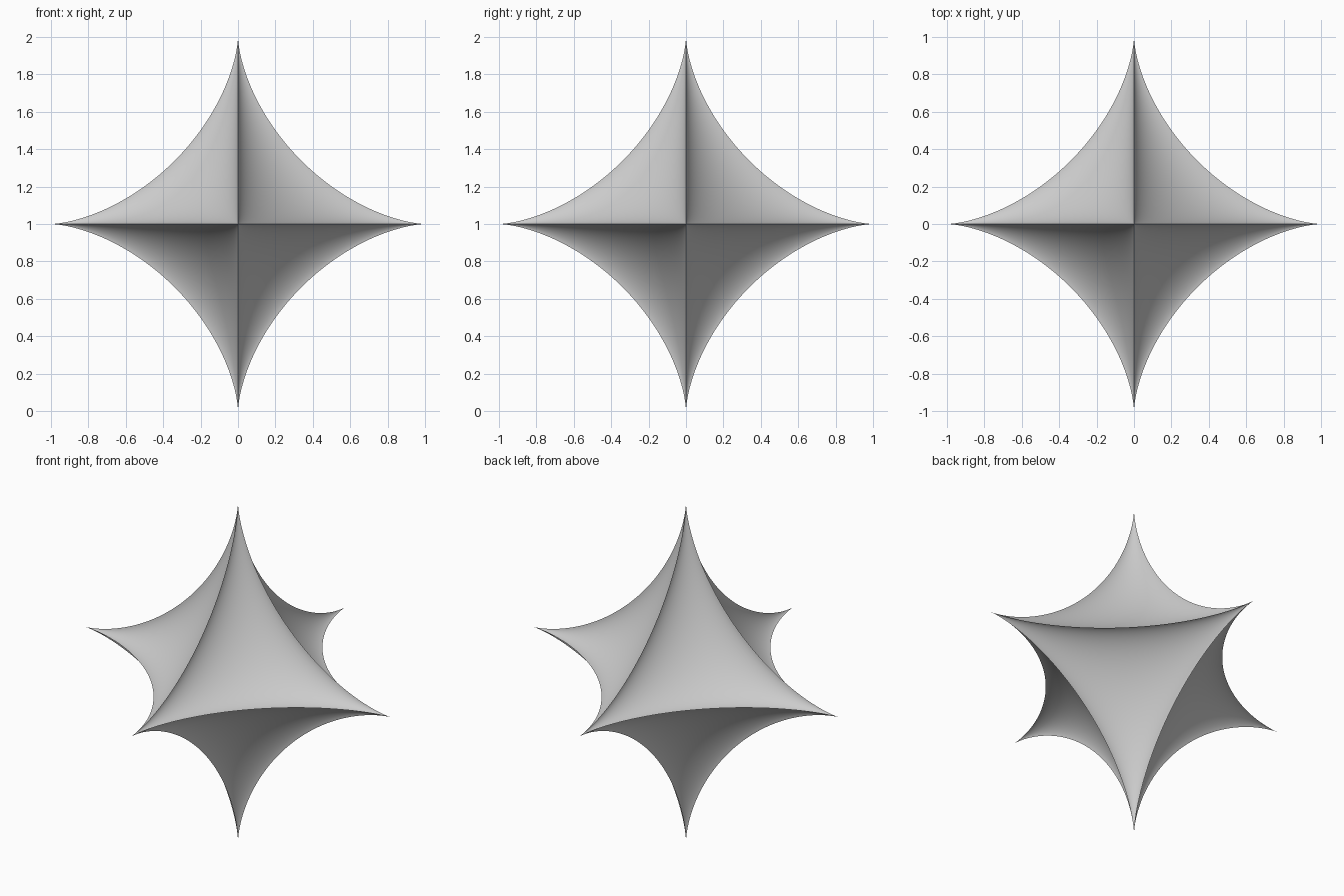
import bpy, bmesh, math

if "Cube" in bpy.data.objects:
    bpy.data.objects.remove(bpy.data.objects["Cube"])

POWER = 0.64      # |x|^p + |y|^p + |z|^p = 1
LEVELS = 6        # times each octahedron face is split in four


def pinch(c):
    return math.copysign(abs(c) ** (1 / POWER), c)


# Octahedron, finely split into flat triangles
bm = bmesh.new()
bmesh.ops.create_uvsphere(bm, u_segments=4, v_segments=2, radius=1)
for _ in range(LEVELS):
    bmesh.ops.subdivide_edges(bm, edges=bm.edges[:], cuts=1, use_grid_fill=True)

# Pull the faces inward to the six-pointed concave star
for v in bm.verts:
    total = sum(abs(c) for c in v.co)
    v.co = [pinch(0.0 if abs(c) < 1e-5 else c / total) for c in v.co]
    v.co.z += 1
bmesh.ops.recalc_face_normals(bm, faces=bm.faces[:])

mesh = bpy.data.meshes.new("six_pointed_star")
bm.to_mesh(mesh)
bm.free()
star = bpy.data.objects.new("six_pointed_star", mesh)
bpy.context.collection.objects.link(star)

# Smooth faces, sharp ridges
bpy.context.view_layer.objects.active = star
star.select_set(True)
bpy.ops.object.shade_smooth_by_angle(angle=math.radians(35))
